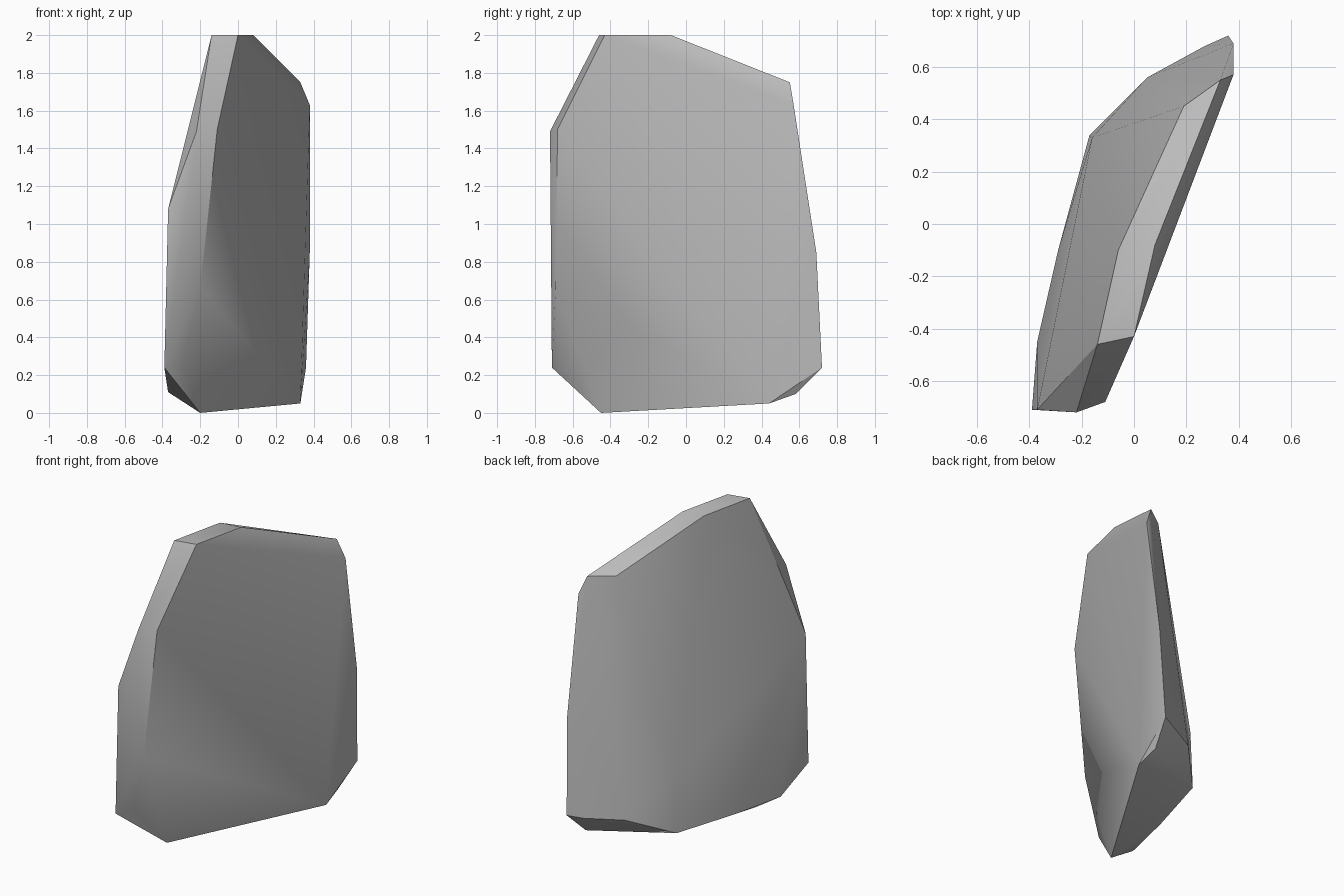
import bpy, bmesh, math

cube = bpy.data.objects.get("Cube")
if cube:
    bpy.data.objects.remove(cube, do_unlink=True)

# One plain stone colour
stone = bpy.data.materials.new("stone_grey")
stone.use_nodes = True
colour = (0.5, 0.5, 0.5, 1.0)
stone.diffuse_color = colour
stone.node_tree.nodes["Principled BSDF"].inputs["Base Color"].default_value = colour

# Corners of the leaning slab
crest = [(-.14, -.46, 2), (0, -.43, 2), (.08, -.08, 2), (-.06, -.1, 2),
         (.33, .55, 1.75), (.19, .45, 1.75)]
near_end = [(-.22, -.72, 1.49), (-.11, -.68, 1.5), (-.37, -.71, 1.08),
            (-.2, -.69, .66), (-.29, -.67, .27), (-.39, -.71, .24)]
far_end = [(.38, .57, 1.63), (.38, .69, .85), (.36, .72, .24)]
base = [(-.2, -.45, 0), (.33, .44, .05), (.32, .58, .1), (-.37, -.45, .11),
        (-.29, -.1, .11), (-.17, .34, .12), (.05, .56, .23), (.27, .68, .23)]
back_ridge = [(-.16, .33, .5)]

# Rock body as the convex skin around the corners
bm = bmesh.new()
for corner in crest + near_end + far_end + base + back_ridge:
    bm.verts.new(corner)
hull = bmesh.ops.convex_hull(bm, input=bm.verts[:])
loose = [v for v in bm.verts if not v.link_faces]
bmesh.ops.delete(bm, geom=loose, context='VERTS')
bmesh.ops.dissolve_limit(bm, angle_limit=math.radians(1.5),
                         verts=bm.verts[:], edges=bm.edges[:])
bmesh.ops.recalc_face_normals(bm, faces=bm.faces[:])

mesh = bpy.data.meshes.new("rock_slab")
bm.to_mesh(mesh)
bm.free()
mesh.materials.append(stone)
rock = bpy.data.objects.new("rock_slab", mesh)
bpy.context.collection.objects.link(rock)

# Soft broad faces with crisp rims
bpy.ops.object.select_all(action='DESELECT')
rock.select_set(True)
bpy.context.view_layer.objects.active = rock
bpy.ops.object.shade_smooth_by_angle(angle=math.radians(32))
